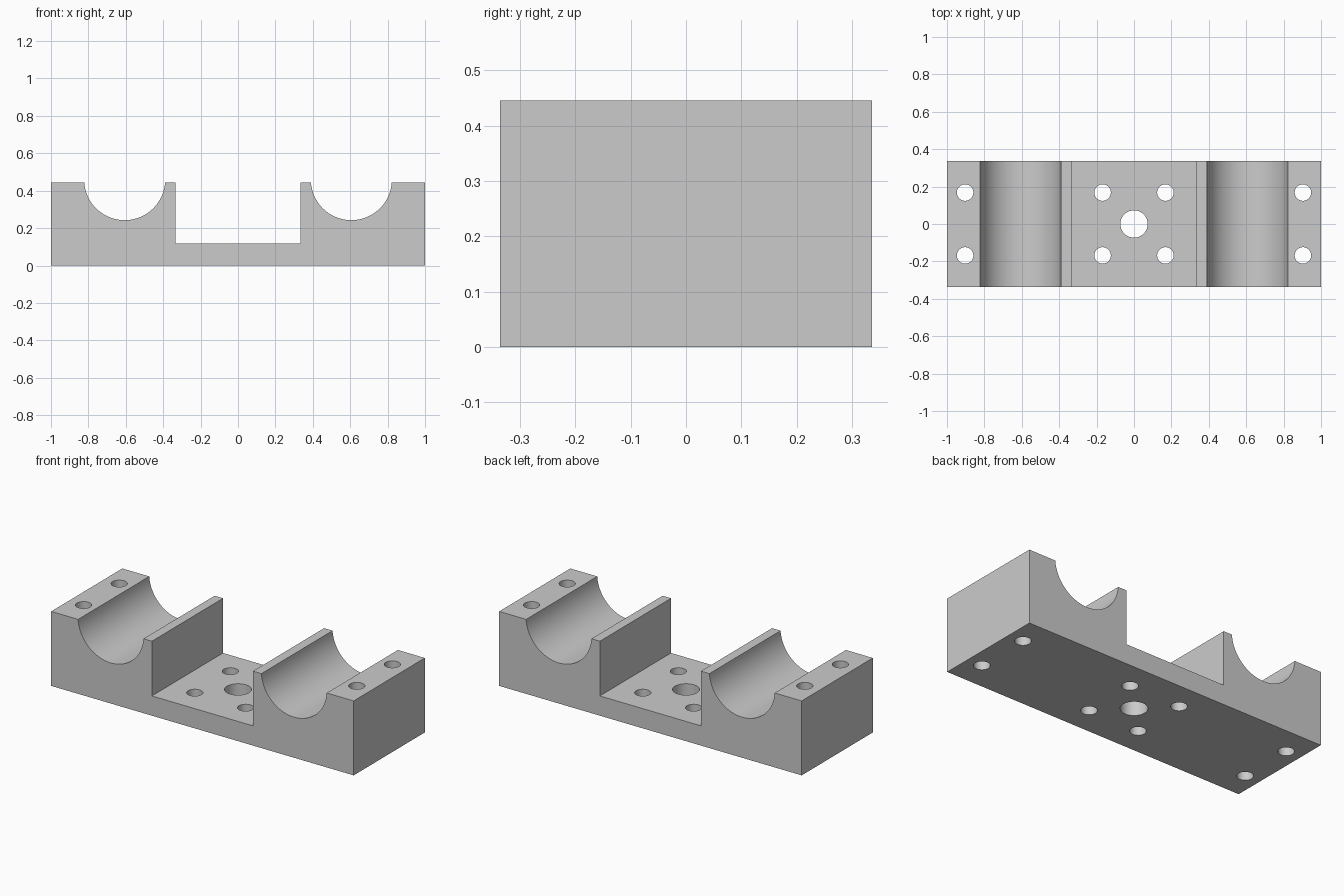
import bpy, bmesh, math

cube = bpy.data.objects.get("Cube")
if cube:
    bpy.data.objects.remove(cube, do_unlink=True)

HALF_DEPTH = 0.336
HEIGHT = 0.445
FLOOR = 0.118
SLOT = 0.334                                   # half width of the middle slot
GROOVE_X, GROOVE_Z, GROOVE_R = 0.606, 0.459, 0.2165

grey = bpy.data.materials.new("light grey")
grey.use_nodes = True
grey.diffuse_color = (0.6, 0.6, 0.6, 1)
grey.node_tree.nodes["Principled BSDF"].inputs["Base Color"].default_value = (0.6, 0.6, 0.6, 1)


def make_object(name, bm):
    bmesh.ops.recalc_face_normals(bm, faces=bm.faces)
    mesh = bpy.data.meshes.new(name)
    bm.to_mesh(mesh)
    bm.free()
    obj = bpy.data.objects.new(name, mesh)
    bpy.context.collection.objects.link(obj)
    mesh.materials.append(grey)
    return obj


# Right half of the outline, from the outer bottom corner to the slot floor
dip = math.asin((GROOVE_Z - HEIGHT) / GROOVE_R)
steps = 48
arc = []
for i in range(steps + 1):
    a = -dip - (math.pi - 2 * dip) * i / steps
    arc.append((GROOVE_X + GROOVE_R * math.cos(a), GROOVE_Z + GROOVE_R * math.sin(a)))
half = [(1, 0), (1, HEIGHT)] + arc + [(SLOT, HEIGHT), (SLOT, FLOOR)]
outline = half + [(-x, z) for x, z in reversed(half)]

# Body: mirrored outline extruded through the depth
bm = bmesh.new()
face = bm.faces.new([bm.verts.new((x, -HALF_DEPTH, z)) for x, z in outline])
ext = bmesh.ops.extrude_face_region(bm, geom=[face])
bmesh.ops.translate(bm, vec=(0, 2 * HALF_DEPTH, 0),
                    verts=[v for v in ext["geom"] if isinstance(v, bmesh.types.BMVert)])
body = make_object("clamp_base", bm)

# Vertical through holes: bolt holes at both ends and on the floor, plus a centre bore
holes = [(0, 0, 0.073)]
for x in (0.903, 0.168):
    for sx in (-1, 1):
        for sy in (-1, 1):
            holes.append((sx * x, sy * 0.168, 0.044))
bm = bmesh.new()
for x, y, r in holes:
    made = bmesh.ops.create_cone(bm, cap_ends=True, segments=48, radius1=r, radius2=r, depth=1)
    bmesh.ops.translate(bm, verts=made["verts"], vec=(x, y, 0.25))
cutter = make_object("hole_cutter", bm)
cutter.hide_render = True

drill = body.modifiers.new("drill holes", 'BOOLEAN')
drill.operation = 'DIFFERENCE'
drill.solver = 'EXACT'
drill.object = cutter

bpy.ops.object.select_all(action='DESELECT')
body.select_set(True)
bpy.context.view_layer.objects.active = body
bpy.ops.object.modifier_apply(modifier=drill.name)
bpy.data.objects.remove(cutter, do_unlink=True)

# Round surfaces smooth, corners sharp
bpy.ops.object.shade_smooth_by_angle(angle=math.radians(30))
